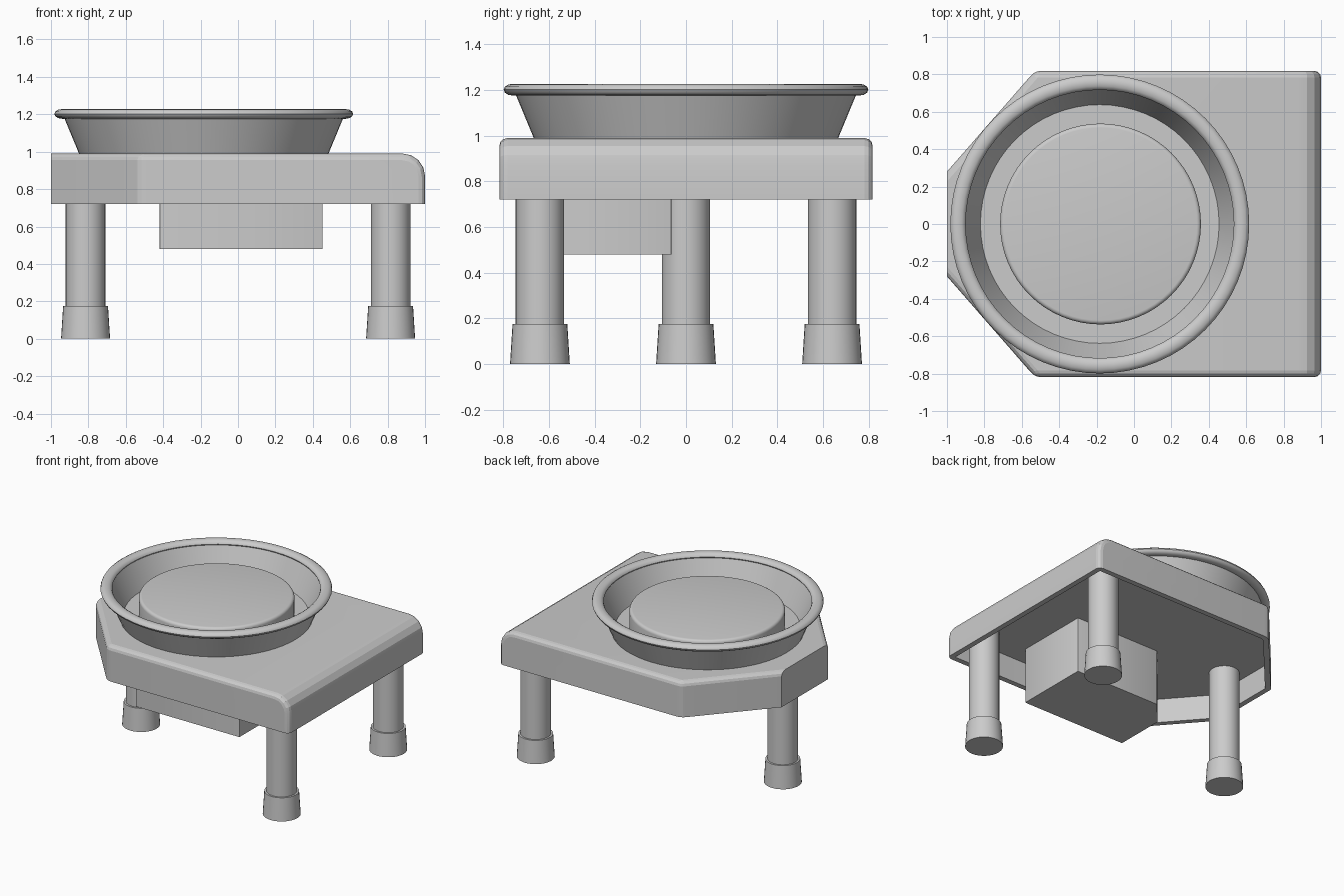
import bpy, bmesh, math

cube = bpy.data.objects.get("Cube")
if cube:
    bpy.data.objects.remove(cube, do_unlink=True)

grey = bpy.data.materials.new("light grey")
grey.use_nodes = True
grey.diffuse_color = (0.6, 0.6, 0.6, 1)
grey.node_tree.nodes["Principled BSDF"].inputs["Base Color"].default_value = (0.6, 0.6, 0.6, 1)


def finish(name, bm, angle=35):
    """Turn a bmesh into a shaded object."""
    bmesh.ops.recalc_face_normals(bm, faces=bm.faces)
    mesh = bpy.data.meshes.new(name)
    bm.to_mesh(mesh)
    bm.free()
    mesh.materials.append(grey)
    obj = bpy.data.objects.new(name, mesh)
    bpy.context.collection.objects.link(obj)
    bpy.ops.object.select_all(action='DESELECT')
    obj.select_set(True)
    bpy.context.view_layer.objects.active = obj
    bpy.ops.object.shade_smooth_by_angle(angle=math.radians(angle))


def raise_faces(bm, faces, height):
    """Extrude faces vertically to a given height."""
    made = bmesh.ops.extrude_face_region(bm, geom=faces)["geom"]
    for v in made:
        if isinstance(v, bmesh.types.BMVert):
            v.co.z = height


def prism(outline, bottom, top):
    """Extrude an outline upward."""
    bm = bmesh.new()
    face = bm.faces.new([bm.verts.new((x, y, bottom)) for x, y in outline])
    raise_faces(bm, [face], top)
    bmesh.ops.recalc_face_normals(bm, faces=bm.faces)
    return bm


def lathe(name, profile, x, y, segments=64, closed=False):
    """Spin a radius and height profile around an upright axis."""
    bm = bmesh.new()
    verts = [bm.verts.new((r, 0, z)) for r, z in profile]
    edges = [bm.edges.new(pair) for pair in zip(verts, verts[1:])]
    if closed:
        edges.append(bm.edges.new((verts[-1], verts[0])))
    bmesh.ops.spin(bm, geom=verts + edges, cent=(0, 0, 0), axis=(0, 0, 1),
                   angle=math.tau, steps=segments)
    bmesh.ops.remove_doubles(bm, verts=bm.verts, dist=0.0005)
    bmesh.ops.translate(bm, verts=bm.verts, vec=(x, y, 0))
    finish(name, bm)


def bevel(bm, edges, size, segments):
    bmesh.ops.bevel(bm, geom=edges, offset=size, segments=segments,
                    profile=0.5, affect='EDGES', clamp_overlap=False)


# Body with a clipped end and one large rounded top edge
BASE, CEILING, TOP, END, SIDE = 0.72, 0.905, 0.99, 1.0, 0.818
half = [(-END, -0.28), (-0.53, -SIDE), (END, -SIDE)]
body = prism(half + [(x, -y) for x, y in reversed(half)], BASE, TOP)
bevel(body, [e for e in body.edges
             if all(v.co.x > END - 0.001 and v.co.z > TOP - 0.001 for v in e.verts)], 0.12, 4)


def softened(e):
    """Outer rim of each side wall, apart from the base and the short end."""
    a, b = (v.co for v in e.verts)
    on_wall = any(abs(f.normal.y) > 0.1 for f in e.link_faces)
    return on_wall and max(a.z, b.z) > BASE + 0.01 and max(a.x, b.x) > -END + 0.01


body.normal_update()
bevel(body, [e for e in body.edges if softened(e)], 0.035, 3)

# Hollow underside
body.normal_update()
under = [f for f in body.faces if f.normal.z < -0.9]
bmesh.ops.inset_region(body, faces=under, thickness=0.04, use_even_offset=True)
raise_faces(body, under, CEILING)
bmesh.ops.delete(body, geom=[f for f in under if f.is_valid], context='FACES')
finish("body_shell", body, 12)

# Motor housing below the body
housing = prism([(-0.42, -0.63), (0.453, -0.63), (0.453, -0.063),
                 (-0.26, -0.063), (-0.42, -0.247)], 0.48, 0.93)
bevel(housing, [e for e in housing.edges
                if abs(e.verts[0].co.z - e.verts[1].co.z) > 0.1], 0.008, 2)
finish("motor_housing", housing)

# Splash pan with a rolled rim
PAN_X = -0.183
lathe("splash_pan", [(0, 0.985), (0.665, 0.985), (0.75, 1.19), (0.722, 1.2),
                     (0.638, 1.005), (0, 1.005)], PAN_X, 0)
rim = [(0.758 + 0.041 * math.cos(a), 1.202 + 0.026 * math.sin(a))
       for a in (math.tau * i / 12 for i in range(12))]
lathe("pan_rim", rim, PAN_X, 0, closed=True)

# Wheel head with a softened upper edge
edge = [(0.515 + 0.022 * math.cos(a), 1.128 + 0.022 * math.sin(a))
        for a in (math.pi / 2 * i / 4 for i in range(5))]
lathe("wheel_head", [(0, 1.0), (0.537, 1.0)] + edge + [(0, 1.15)], PAN_X + 0.004, 0)

# Three legs with tapered feet
for name, x, y in (("front_left", 0.816, -0.64), ("back_left", 0.816, 0.64),
                   ("right", -0.815, 0)):
    lathe(name + "_leg", [(0, 0.15), (0.106, 0.15), (0.106, 0.93), (0, 0.93)], x, y, 32)
    lathe(name + "_foot", [(0, 0), (0.131, 0), (0.12, 0.175), (0, 0.175)], x, y, 32)
